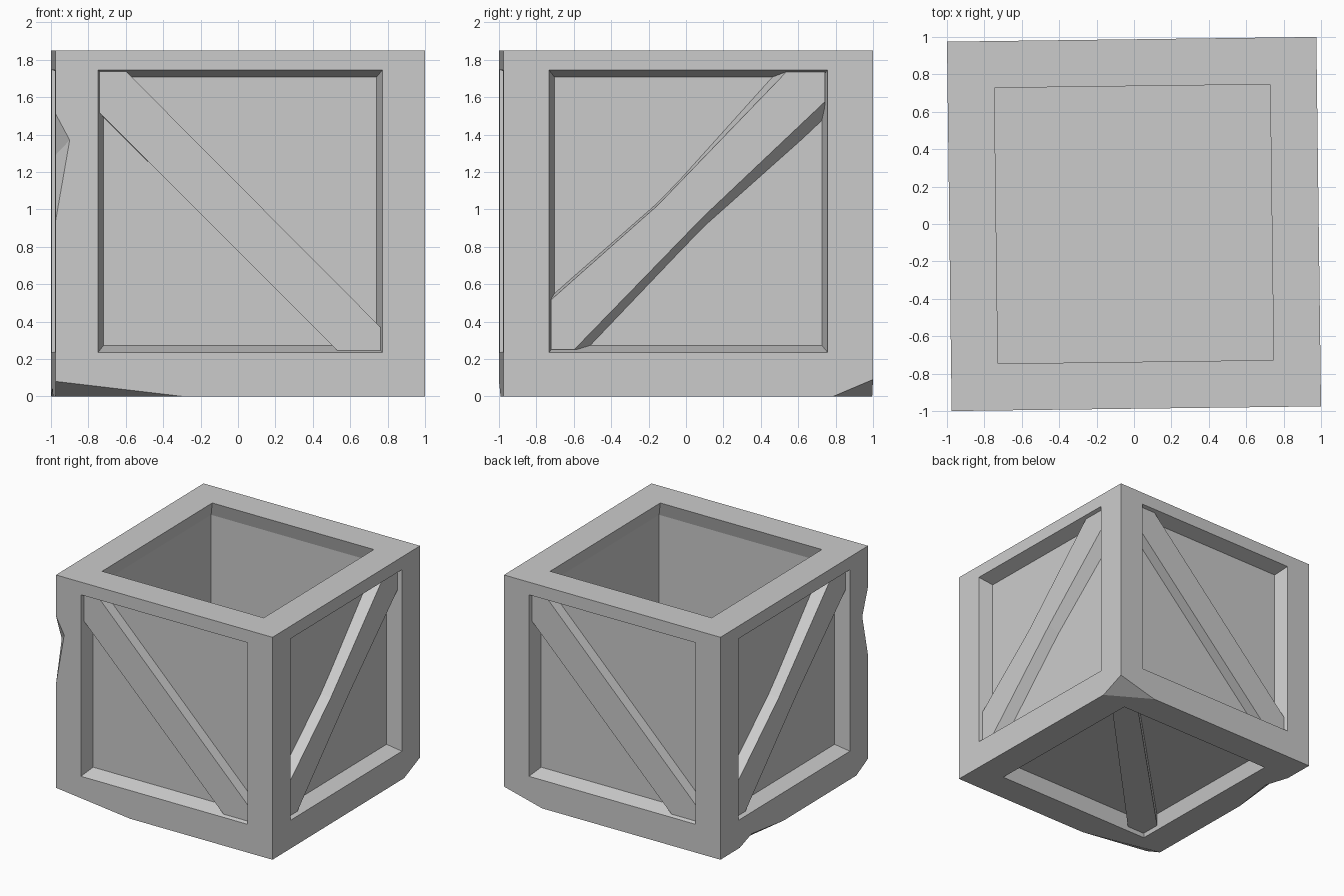
import bpy, bmesh, math
from mathutils import Vector, Matrix

if "Cube" in bpy.data.objects:
    bpy.data.objects.remove(bpy.data.objects["Cube"])

H, TOP, TWIST = 0.9875, 1.85, 0.0127   # half width, height, slight turn of the crate
REC, BR = 0.12, 0.03                   # panel depth, brace face depth


def to_object(bm, name):
    bmesh.ops.recalc_face_normals(bm, faces=bm.faces[:])
    me = bpy.data.meshes.new(name)
    bm.to_mesh(me)
    bm.free()
    ob = bpy.data.objects.new(name, me)
    bpy.context.collection.objects.link(ob)
    return ob


def hull(points, name):
    bm = bmesh.new()
    for p in points:
        bm.verts.new(p)
    bmesh.ops.convex_hull(bm, input=bm.verts[:])
    return to_object(bm, name)


def side_point(k, u, v, d):
    # point on side k (0 front, 1 right, 2 back, 3 left), d inward from the face
    return Matrix.Rotation(k * math.pi / 2, 3, 'Z') @ Vector((u, -H + d, v))


def bottom_point(u, v, d):
    return Vector((u, v, d))


def rect(place, hu, hv, cv, d):
    return [place(a * hu, cv + b * hv, d) for a in (-1, 1) for b in (-1, 1)]


def recess(place, hu, hv, cv):
    # tapered pocket, continued a little outside the face
    tu, tv, o = 0.03, 0.0375, 0.02
    return hull(rect(place, hu + tu * o / REC, hv + tv * o / REC, cv, -o)
                + rect(place, hu - tu, hv - tv, cv, REC), "recess_cutter")


def brace(place, face, base, name):
    bm = bmesh.new()
    a = [bm.verts.new(place(u, v, BR)) for u, v in face]
    b = [bm.verts.new(place(u, v, REC + 0.02)) for u, v in base]
    n = len(a)
    bm.faces.new(a)
    bm.faces.new(b[::-1])
    for i in range(n):
        j = (i + 1) % n
        bm.faces.new((a[i], b[i], b[j], a[j]))
    ob = to_object(bm, name)
    ob.rotation_euler.z = TWIST


# Crate body with two broken bottom corners
bm = bmesh.new()
bmesh.ops.create_cube(bm, size=1, matrix=Matrix.Translation((0, 0, TOP / 2))
                      @ Matrix.Diagonal((2 * H, 2 * H, TOP, 1)))
chips = [((-H, -H, 0.08), (-0.31, -H, 0), (-H, -0.83, 0)),
         ((H, H, 0.09), (H, 0.775, 0), (0.64, H, 0))]
for tri in chips:
    a, b, c = map(Vector, tri)
    n = (b - a).cross(c - a)
    if n.z > 0:
        n = -n
    bmesh.ops.bisect_plane(bm, geom=bm.verts[:] + bm.edges[:] + bm.faces[:], dist=1e-5,
                           plane_co=a, plane_no=n, clear_outer=True)
    bmesh.ops.holes_fill(bm, edges=[e for e in bm.edges if e.is_boundary])
body = to_object(bm, "crate_body")

# Recessed panels on four sides and the bottom
sides = [lambda u, v, d, k=k: side_point(k, u, v, d) for k in range(4)]
cutters = [recess(p, 0.745 if k % 2 else 0.76, 0.755, 0.99) for k, p in enumerate(sides)]
cutters.append(recess(bottom_point, 0.737, 0.737, 0))

# Hollow inside with a lip at the top
cutters.append(hull([(x * s, y * s, z) for x in (-1, 1) for y in (-1, 1)
                     for s, z in ((0.7315, 1.87), (0.77, 1.73), (0.77, 0.22))], "hollow_cutter"))

# Notches in the front left upright and the left bottom rail
cutters.append(hull([(-H, -H, 1.51), (-H, -H, 0.94), (-0.9125, -H, 1.37), (-H, -0.91, 1.29),
                     (-H - 0.05, -H - 0.05, 1.3)], "upright_notch_cutter"))
cutters.append(hull([(-H, 0.73, 0), (-H, 0.14, 0), (-H, 0.57, 0.055), (-0.925, 0.53, 0),
                     (-H - 0.04, 0.5, -0.04)], "rail_notch_cutter"))

for c in cutters:
    c.hide_render = True
    m = body.modifiers.new("cut", 'BOOLEAN')
    m.operation, m.solver, m.object = 'DIFFERENCE', 'EXACT', c
bpy.context.view_layer.update()
dg = bpy.context.evaluated_depsgraph_get()
mesh = bpy.data.meshes.new_from_object(body.evaluated_get(dg))
body.modifiers.clear()
body.data = mesh
body.rotation_euler.z = TWIST
for c in cutters:
    bpy.data.objects.remove(c)

# Diagonal braces: straight on front and back, bent on the two sides
straight = [(-0.757, 1.737), (-0.61, 1.737), (0.75, 0.37), (0.75, 0.245), (0.52, 0.245), (-0.757, 1.52)]
bent = [(-0.735, 0.25), (-0.61, 0.25), (0.08, 0.96), (0.73, 1.575),
        (0.73, 1.735), (0.525, 1.735), (-0.165, 1.02), (-0.735, 0.515)]
bent_base = [(-0.735, 0.25), (-0.53, 0.25), (0.09, 0.9), (0.73, 1.47),
             (0.73, 1.735), (0.465, 1.735), (-0.165, 1.035), (-0.735, 0.535)]
for k, name in enumerate(("front", "right", "back", "left")):
    if k % 2:
        brace(sides[k], bent, bent_base, name + "_brace")
    else:
        brace(sides[k], straight, straight, name + "_brace")
under = [(-0.725, -0.725), (-0.56, -0.725), (0.725, 0.58), (0.725, 0.725), (0.58, 0.725), (-0.725, -0.56)]
brace(bottom_point, under, under, "bottom_brace")
